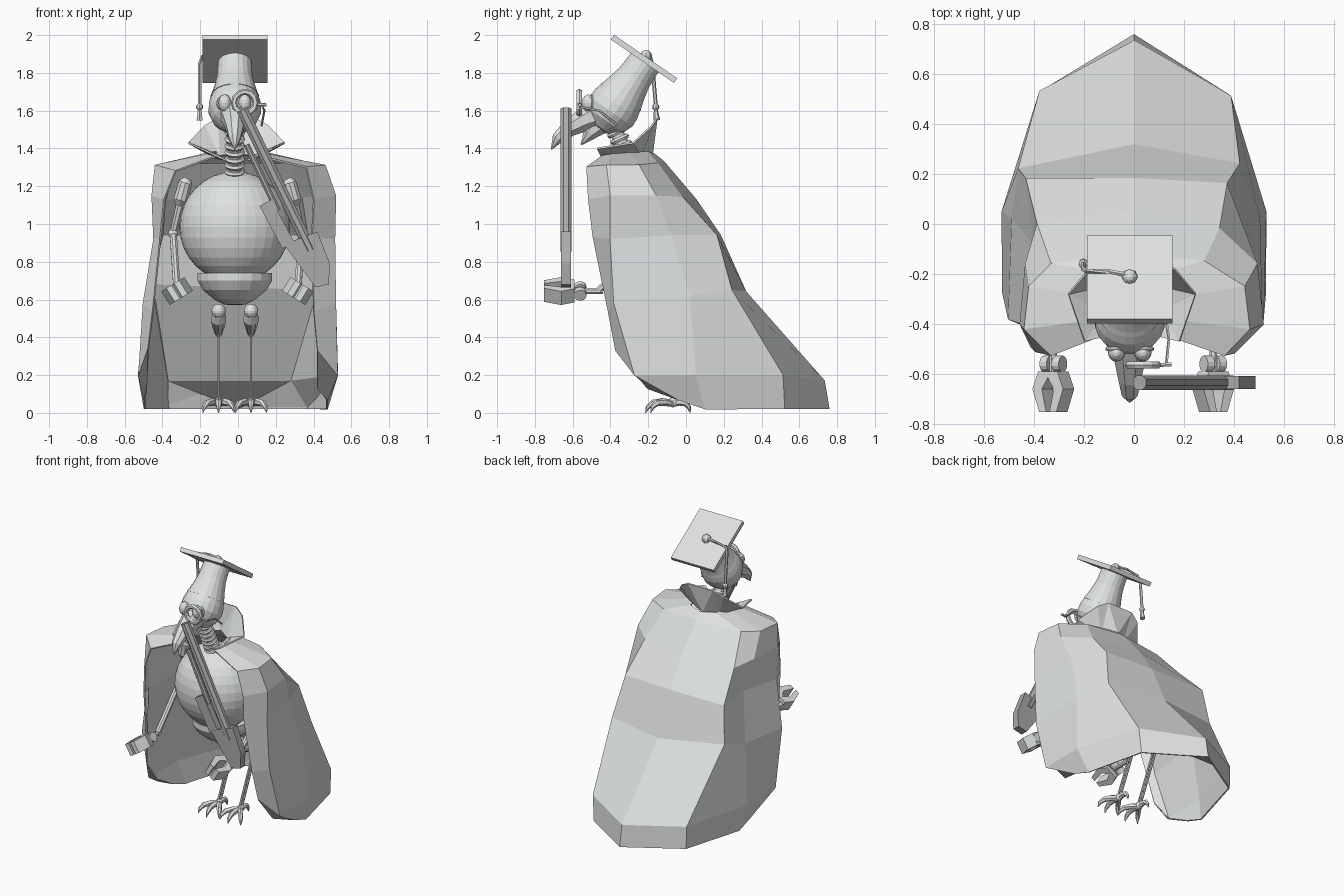
import bpy, bmesh, math
from mathutils import Vector, Matrix

if "Cube" in bpy.data.objects:
    bpy.data.objects.remove(bpy.data.objects["Cube"])

CX = -0.017  # body centre line


def material(name, rgb):
    m = bpy.data.materials.new(name)
    m.diffuse_color = (*rgb, 1)
    m.use_nodes = True
    m.node_tree.nodes["Principled BSDF"].inputs["Base Color"].default_value = m.diffuse_color
    return m


PALE = material("pale grey", (0.74, 0.76, 0.76))
DARK = material("warm mid grey", (0.42, 0.40, 0.40))


def finish(name, bm, mat=PALE, normals=True):
    if normals:
        bmesh.ops.recalc_face_normals(bm, faces=bm.faces[:])
    me = bpy.data.meshes.new(name)
    bm.to_mesh(me)
    bm.free()
    me.materials.append(mat)
    ob = bpy.data.objects.new(name, me)
    bpy.context.collection.objects.link(ob)
    return ob


def ball(name, c, r, scale=(1, 1, 1), u=16, v=10, mat=PALE):
    bm = bmesh.new()
    mtx = Matrix.Translation(c) @ Matrix.Diagonal((*scale, 1))
    bmesh.ops.create_uvsphere(bm, u_segments=u, v_segments=v, radius=r, matrix=mtx)
    return finish(name, bm, mat)


def tube(name, pts, radii, n=8, mat=PALE):
    """Rings of varying radius swept along a path."""
    pts = [Vector(p) for p in pts]
    if not isinstance(radii, (list, tuple)):
        radii = [radii] * len(pts)
    bm, rings = bmesh.new(), []
    for i, p in enumerate(pts):
        d = pts[min(i + 1, len(pts) - 1)] - pts[max(i - 1, 0)]
        z = d.normalized()
        ref = Vector((1, 0, 0)) if abs(z.x) < 0.9 else Vector((0, 1, 0))
        y = z.cross(ref).normalized()
        x = y.cross(z)
        rings.append([bm.verts.new(p + radii[i] * (x * math.cos(a) + y * math.sin(a)))
                      for a in (2 * math.pi * (k + 0.5) / n for k in range(n))])
    for a, b in zip(rings, rings[1:]):
        for k in range(n):
            bm.faces.new((a[k], a[(k + 1) % n], b[(k + 1) % n], b[k]))
    bm.faces.new(rings[0])
    bm.faces.new(rings[-1])
    return finish(name, bm, mat)


def ring(name, c, axis, R, r, n=20, m=6, mat=PALE):
    q = Vector(axis).to_track_quat('Z', 'Y')
    bm, rows = bmesh.new(), []
    for i in range(n):
        a = 2 * math.pi * i / n
        rows.append([bm.verts.new(Vector(c) + q @ Vector(
            ((R + r * math.cos(b)) * math.cos(a), (R + r * math.cos(b)) * math.sin(a), r * math.sin(b))))
            for b in (2 * math.pi * j / m for j in range(m))])
    for i in range(n):
        for j in range(m):
            bm.faces.new((rows[i][j], rows[(i + 1) % n][j],
                          rows[(i + 1) % n][(j + 1) % m], rows[i][(j + 1) % m]))
    return finish(name, bm, mat)


def slab(name, outline, depth, mtx=Matrix(), mat=PALE):
    """2D outline in local xy, extruded by depth along z about its middle."""
    bm = bmesh.new()
    f = bm.faces.new([bm.verts.new((x, y, -depth / 2)) for x, y in outline])
    g = bmesh.ops.extrude_face_region(bm, geom=[f])
    bmesh.ops.translate(bm, vec=(0, 0, depth), verts=[v for v in g['geom'] if isinstance(v, bmesh.types.BMVert)])
    bm.transform(mtx)
    return finish(name, bm, mat)


def sheet(bm, cols):
    grid = [[bm.verts.new(p) for p in c] for c in cols]
    for a, b in zip(grid, grid[1:]):
        for k in range(len(a) - 1):
            bm.faces.new((a[k], a[k + 1], b[k + 1], b[k]))
    return grid


# Cape: columns run front edge, front side, side, back corner, then centre back
EDGE = [(.11, -.44, 1.36), (.36, -.525, 1.30), (.40, -.515, 1.13), (.39, -.49, .93), (.40, -.41, .54), (.42, -.37, .33), (.42, -.20, .13)]
FRONT = [(.14, -.38, 1.37), (.46, -.42, 1.31), (.515, -.40, 1.15), (.51, -.40, .92), (.515, -.38, .58), (.525, -.27, .20), (.47, -.04, .07)]
SIDE = [(.13, -.30, 1.38), (.44, -.25, 1.31), (.49, -.16, 1.15), (.46, -.08, .94), (.50, .02, .62), (.525, .05, .20), (.47, .10, .02)]
CORNER = [(.10, -.20, 1.38), (.28, -.15, 1.32), (.34, -.02, 1.14), (.37, .16, .94), (.42, .24, .65), (.385, .51, .20), (.37, .52, .02)]
BACK = [(0, -.17, 1.37), (0, -.12, 1.33), (0, .05, 1.13), (0, .18, .94), (0, .315, .64), (0, .73, .17), (0, .755, .02)]
# The left side hangs a little differently
CORNER_L = [(-.10, -.20, 1.38), (-.33, -.16, 1.32), (-.385, .0, 1.13), (-.43, .18, .94), (-.46, .22, .68), (-.375, .53, .18), (-.37, .53, .02)]
EDGE_L = [(-.11, -.44, 1.36), (-.33, -.525, 1.28), (-.39, -.51, 1.13), (-.41, -.49, .93), (-.45, -.40, .54), (-.475, -.36, .34), (-.48, -.23, .17)]
LEFT = [1, .95, .88, .87, .97, 1, 1.05]
cols = [EDGE, FRONT, SIDE, CORNER, BACK, CORNER_L]
cols += [[(-x * s, y, z) for (x, y, z), s in zip(c, LEFT)] for c in (SIDE, FRONT)] + [EDGE_L]
bm = bmesh.new()
sheet(bm, cols)
cape = finish("cape", bm, normals=False)
mod = cape.modifiers.new("thickness", 'SOLIDIFY')
mod.thickness, mod.offset = 0.01, 0

# Lining: straight across the back from corner to corner, then a thick hem below
bm = bmesh.new()
inner_r = [(x, y - .01, z) for x, y, z in CORNER[1:5]] + [(.28, .49, .17)]
inner_l = [(x + .01, y - .01, z) for x, y, z in CORNER_L[1:5]] + [(-.37, .50, .17)]
inner_s = [(x * .97, y, z) for x, y, z in SIDE[1:6]]
grid = sheet(bm, [inner_s, inner_r, inner_l])
s, r, l = (g[-1] for g in grid)
sb, rb, mb, lb = (bm.verts.new(c[-1]) for c in (SIDE, CORNER, BACK, CORNER_L))
for f in ((s, sb, rb), (s, rb, r), (r, rb, mb), (r, mb, l), (l, mb, lb)):
    bm.faces.new(f)
finish("cape_lining", bm, normals=False)

# Collar: flared wings joined behind the neck
bm = bmesh.new()
tops = []
for s in (1, -1):
    P = [bm.verts.new((s * x - .008, y, z)) for x, y, z in (
        (0, -.18, 1.37), (.09, -.24, 1.36), (.11, -.35, 1.35), (.06, -.44, 1.34),
        (.10, -.155, 1.56), (.17, -.18, 1.52), (.255, -.28, 1.43), (.19, -.47, 1.40))]
    for f in ((0, 1, 4), (1, 5, 4), (1, 6, 5), (1, 2, 6), (2, 7, 6), (2, 3, 7)):
        bm.faces.new([P[i] for i in (f if s > 0 else f[::-1])])
    tops.append(P[4])
    if s > 0:
        base = P[0]
bm.faces.new((base, tops[0], tops[1]))
bmesh.ops.remove_doubles(bm, verts=bm.verts[:], dist=.0005)
collar = finish("collar", bm)
mod = collar.modifiers.new("thickness", 'SOLIDIFY')
mod.thickness, mod.offset = 0.01, 0

# Body and hip bowl
ball("body", (CX, -.215, .985), .293, (1, .86, 1), u=32, v=16)
tube("hip_bowl", [(CX, -.16, z) for z in (.74, .70, .65, .60, .575, .57)], [.20, .20, .17, .11, .06, .02], 20)

# Ribbed neck
n0, n1 = Vector((CX, -.24, 1.21)), Vector((CX, -.375, 1.50))
tube("neck_core", [n0, n1], .038, 12)
for i in range(9):
    ring("neck_rib", n0.lerp(n1, i / 8.5), n1 - n0, .040, .015, 14)

# Head and cap share one tilted axis
H, N = Vector((CX, -.386, 1.612)), Vector((0, .566, .824))
tube("head", [H + N * t for t in (-.14, -.12, -.075, -.02, .03, .075)], [.02, .07, .118, .140, .138, .125], 20)
tube("cap", [H + N * t for t in (.07, .09, .14, .20, .26, .30)], [.130, .122, .108, .095, .091, .09], 20)
tilt = Matrix.Rotation(-.602, 4, 'X')
B = Vector((CX, -.222, 1.874))
slab("cap_board", [(-.172, -.203), (.172, -.203), (.172, .203), (-.172, .203)], .030, Matrix.Translation(B) @ tilt)
ball("cap_button", B + N * .018, .032, u=8, v=6)

# Tassel
tube("tassel_cord", [B + N * .03, (-.10, -.19, 1.90), (-.19, -.19, 1.885), (-.203, -.18, 1.85),
                     (-.203, -.17, 1.75), (-.203, -.16, 1.63)], .010, 6)
ball("tassel_knot", (-.203, -.16, 1.62), .019, u=8, v=6)
tube("tassel_end", [(-.203, -.16, 1.61), (-.203, -.155, 1.55)], [.010, .018], 6)

# Eyes, eyeglass and beak
for x in (-.07, .036):
    ball("eye", (x, -.515, 1.64), .040, (.85, .9, 1.15), 14, 8)
    ring("eye_rim", (x, -.50, 1.64), (0, 1, 0), .036, .009)
ring("eyeglass", (.036, -.565, 1.643), (0, 1, 0), .057, .016, 12)
tube("eyeglass_handle", [(.09, -.565, 1.635), (.15, -.562, 1.63)], .009, 6)
tube("eyeglass_cord", [(.13, -.56, 1.62), (.14, -.46, 1.60), (.125, -.36, 1.52)], .006, 5)
tube("upper_beak", [(CX, -.47, 1.58), (CX, -.54, 1.55), (CX, -.62, 1.505), (CX, -.68, 1.455), (CX, -.713, 1.395)],
     [.085, .066, .048, .034, .003], 8)
tube("lower_beak", [(CX, -.45, 1.53), (CX, -.51, 1.48), (CX, -.555, 1.42)], [.06, .042, .004], 8)

# Arms and pincer hands
for s in (1, -1):
    def P(x, y, z):
        return Vector((s * x - .003, y, z))
    tube("shoulder", [P(.265, -.20, 1.24), P(.275, -.20, 1.22), P(.30, -.19, 1.13), P(.31, -.18, 1.10)], [.02, .038, .04, .02], 10)
    tube("upper_arm", [P(.29, -.19, 1.16), P(.34, -.14, .95)], [.025, .02], 8)
    ball("elbow", P(.34, -.14, .95), .028, u=10, v=6)
    tube("forearm", [P(.34, -.14, .95), P(.32, -.46, .65)], .02, 8)
    tube("wrist", [P(.32, -.44, .645), P(.32, -.60, .645)], .017, 8)
    turn = Matrix.Translation(P(.32, -.56, .645)) @ Matrix.Rotation(s * .55, 4, 'Y')
    for k in (-1, 1):
        a, b = turn @ Vector((k * .012, 0, 0)), turn @ Vector((k * .045, 0, 0))
        tube("wrist_disc", [a, b], .033, 14)
        slab("pincer", [(k * x, y) for x, y in ((0, -.03), (.045, -.03), (.072, -.10), (.04, -.193),
                                                (.008, -.193), (.028, -.10), (0, -.055))], .085, turn)

# Long implement: barrel, side rod, side block and stock, all in a vertical plane
plane = Matrix.Translation((0, -.635, 0)) @ Matrix.Rotation(math.pi / 2, 4, 'X')
tube("barrel", [(.022, -.635, 1.605), (.385, -.635, .86)], .032, 8, DARK)
tube("side_rod", [(.045, -.635, 1.42), (.21, -.635, 1.07)], .018, 8, DARK)
slab("side_block", [(.114, 1.095), (.177, 1.13), (.30, .90), (.235, .87)], .045, plane, DARK)
slab("stock", [(.245, .89), (.34, .93), (.42, .96), (.486, .79), (.481, .68), (.41, .665)], .052, plane, DARK)

# Legs and clawed feet
for s in (1, -1):
    x = CX + s * .086
    ball("hip_joint", (x, -.08, .54), .038, u=12, v=8)
    tube("thigh", [(x, -.08, .53), (x, -.04, .50), (x, .02, .47), (x, .10, .425)], [.025, .042, .036, .02], 10)
    ball("knee", (x, .10, .425), .022, u=8, v=6)
    for d in (-.016, .016):
        tube("shin_rail", [(x, .10 + d, .425), (x, -.07 + d, .06)], .007, 6)
    for i in range(1, 8):
        y, z = .10 - .17 * i / 8, .425 - .365 * i / 8
        tube("shin_rung", [(x, y - .018, z), (x, y + .018, z)], .006, 4)
    ball("ankle", (x, -.07, .055), .026, u=8, v=6)
    for a in (-.62, 0, .62, math.pi):
        L = .14 if a < 3 else .09
        d = Vector((math.sin(a), -math.cos(a), 0))
        o = Vector((x, -.07, 0))
        tube("claw", [o + d * L * t + Vector((0, 0, z)) for t, z in
                      ((0, .05), (.4, .058), (.75, .052), (.95, .03), (1.03, 0))],
             [.018, .020, .018, .012, .002], 6)
